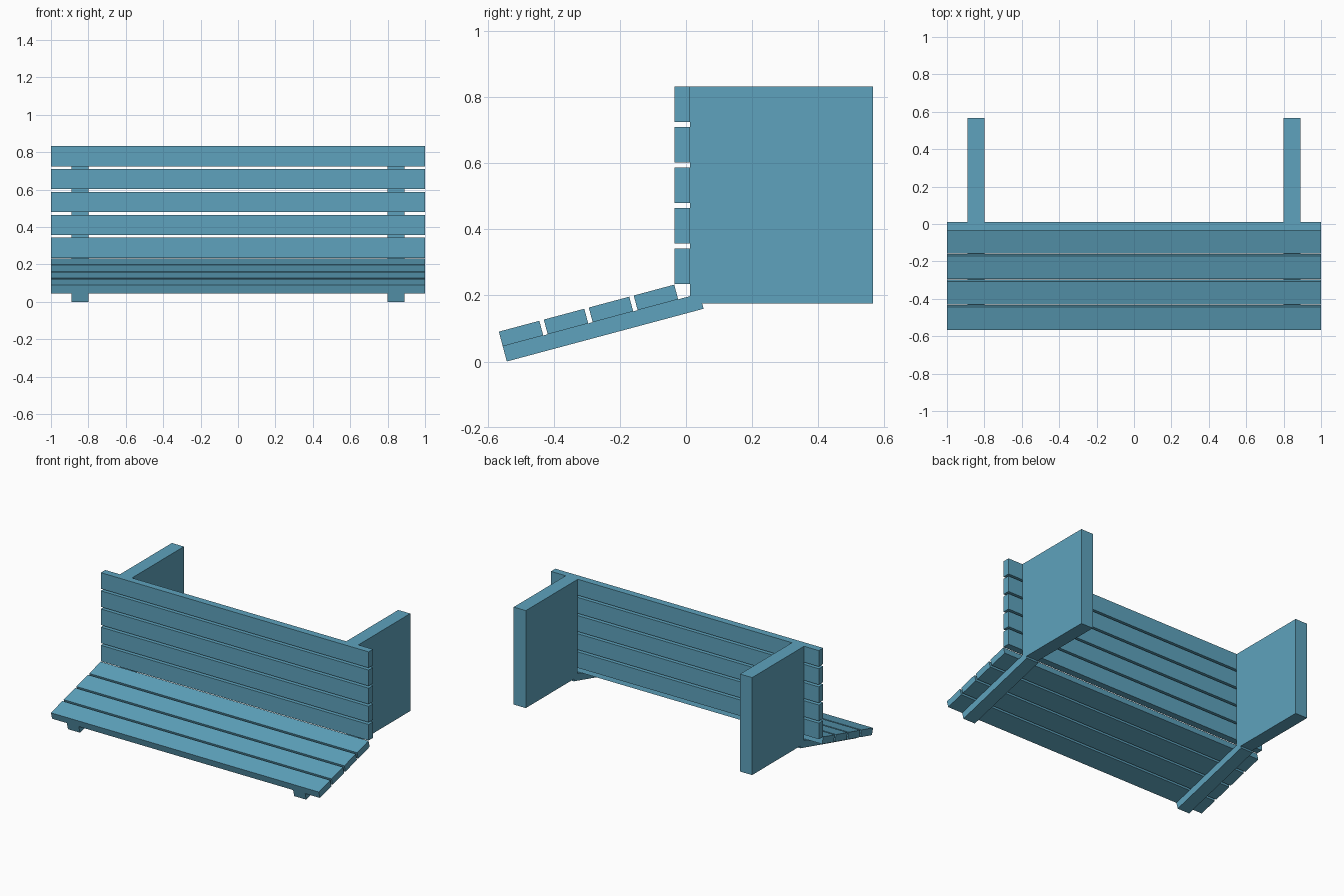
import bpy
import math
from mathutils import Matrix, Vector

if "Cube" in bpy.data.objects:
    bpy.data.objects.remove(bpy.data.objects["Cube"])

paint = bpy.data.materials.new("blue paint")
paint.diffuse_color = (0.112, 0.365, 0.51, 1)
paint.use_nodes = True
paint.node_tree.nodes["Principled BSDF"].inputs["Base Color"].default_value = paint.diffuse_color

TILT = math.radians(15)
# Lower front corner where the seat slats meet the beams
HINGE = Matrix.Translation(Vector((0, -0.555, 0.046))) @ Matrix.Rotation(TILT, 4, 'X')


def box(name, x, y, z, frame=Matrix()):
    """Box from (min, max) ranges, placed in the given frame."""
    corners = [(a, b, c) for a in x for b in y for c in z]
    faces = [(0, 1, 3, 2), (4, 6, 7, 5), (0, 4, 5, 1),
             (2, 3, 7, 6), (0, 2, 6, 4), (1, 5, 7, 3)]
    mesh = bpy.data.meshes.new(name)
    mesh.from_pydata([frame @ Vector(c) for c in corners], [], faces)
    mesh.materials.append(paint)
    obj = bpy.data.objects.new(name, mesh)
    bpy.context.collection.objects.link(obj)
    return obj


# Backrest slats
for i in range(5):
    z = 0.235 + i * 0.1225
    box(f"back_slat_{i + 1}", (-1, 1), (-0.035, 0.012), (z, z + 0.108))

# Tilted seat slats
for i in range(4):
    y = i * 0.141
    box(f"seat_slat_{i + 1}", (-1, 1), (y, y + 0.127), (0, 0.046), HINGE)

# Seat beams and rear side panels, one pair per side
for side, x in (("left", (-0.89, -0.80)), ("right", (0.80, 0.89))):
    box(f"seat_beam_{side}", x, (0, 0.617), (-0.0475, 0), HINGE)
    box(f"rear_panel_{side}", x, (0.012, 0.566), (0.175, 0.833))
